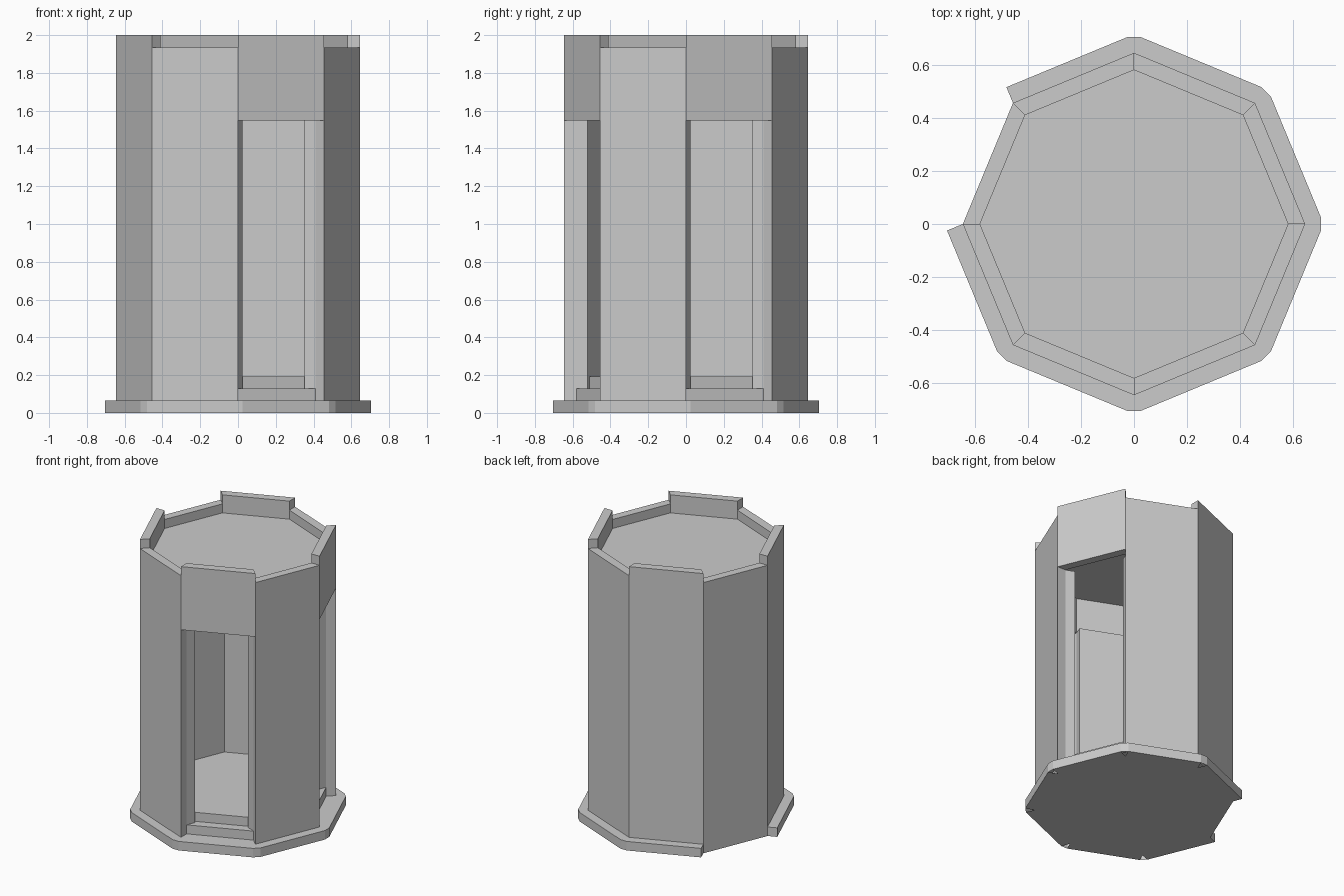
import bpy, bmesh
from math import cos, sin, pi
from mathutils import Vector
from collections import Counter

if "Cube" in bpy.data.objects:
    bpy.data.objects.remove(bpy.data.objects["Cube"])

U = 2 / 31                      # one module; the tower is 31 modules tall
DOORS = (0, 6)                  # sides with a doorway
BARE = 3                        # side without a skirt
parts = {}


def corner(k, r):
    return Vector((r * cos(k * pi / 4), r * sin(k * pi / 4)))


def normal(k):
    return corner(k + 0.5, 1)


def octagon(r):
    return [corner(k, r) for k in range(8)]


def prism(part, poly, z0, z1, bottom=True):
    """Upright prism from a 2D outline, stored as a list of faces."""
    area = sum(a.cross(b) for a, b in zip(poly, poly[1:] + poly[:1]))
    if area < 0:
        poly = poly[::-1]
    lo = [(round(p.x, 5), round(p.y, 5), z0) for p in poly]
    hi = [(round(p.x, 5), round(p.y, 5), z1) for p in poly]
    faces = [hi]
    if bottom:
        faces.append(lo[::-1])
    for i in range(len(poly)):
        j = (i + 1) % len(poly)
        faces.append([lo[i], lo[j], hi[j], hi[i]])
    parts.setdefault(part, []).extend(faces)


def column(part, poly, levels):
    for z0, z1 in zip(levels, levels[1:]):
        prism(part, poly, z0, z1)


# stepped floor and flat roof
column("floor", octagon(9), [0, 1, 2])
prism("floor", octagon(9 - 1 / cos(pi / 8)), 2, 3)
prism("roof", octagon(9), 28, 29)

for k in range(8):
    outer_a, outer_b = corner(k, 10), corner(k + 1, 10)
    inner_a, inner_b = corner(k, 9), corner(k + 1, 9)
    ring = [outer_a, outer_b, inner_b, inner_a]
    prism("floor", ring, 0, 1)

    # outer wall; every second side rises into a battlement
    levels = [24, 28, 29, 30] + ([31] if k % 2 == 0 else [])
    column("outer_wall", ring, levels if k in DOORS else [1, 2] + levels)

    # square-ended lining inside the closed sides
    if k not in DOORS:
        n = normal(k)
        prism("wall_lining", [inner_a, inner_b, inner_b - n, inner_a - n], 2, 24)

    # skirt round the foot, with corner fillers open underneath
    if k != BARE:
        n = normal(k)
        prism("skirt", [outer_a, outer_a + n, outer_b + n, outer_b], 0, 1)
        if (k - 1) % 8 != BARE:
            prism("skirt", [outer_a, outer_a + normal(k - 1), outer_a + n], 0, 1, False)

# drop faces shared by two touching blocks, then make one mesh per part
count = Counter(frozenset(f) for faces in parts.values() for f in faces)
for name, faces in parts.items():
    bm = bmesh.new()
    for f in faces:
        if count[frozenset(f)] == 1:
            bm.faces.new([bm.verts.new(Vector(p) * U) for p in f])
    bmesh.ops.remove_doubles(bm, verts=bm.verts, dist=1e-4)
    bmesh.ops.dissolve_limit(bm, angle_limit=0.01, verts=bm.verts, edges=bm.edges)
    mesh = bpy.data.meshes.new(name)
    bm.to_mesh(mesh)
    bm.free()
    bpy.context.collection.objects.link(bpy.data.objects.new(name, mesh))
